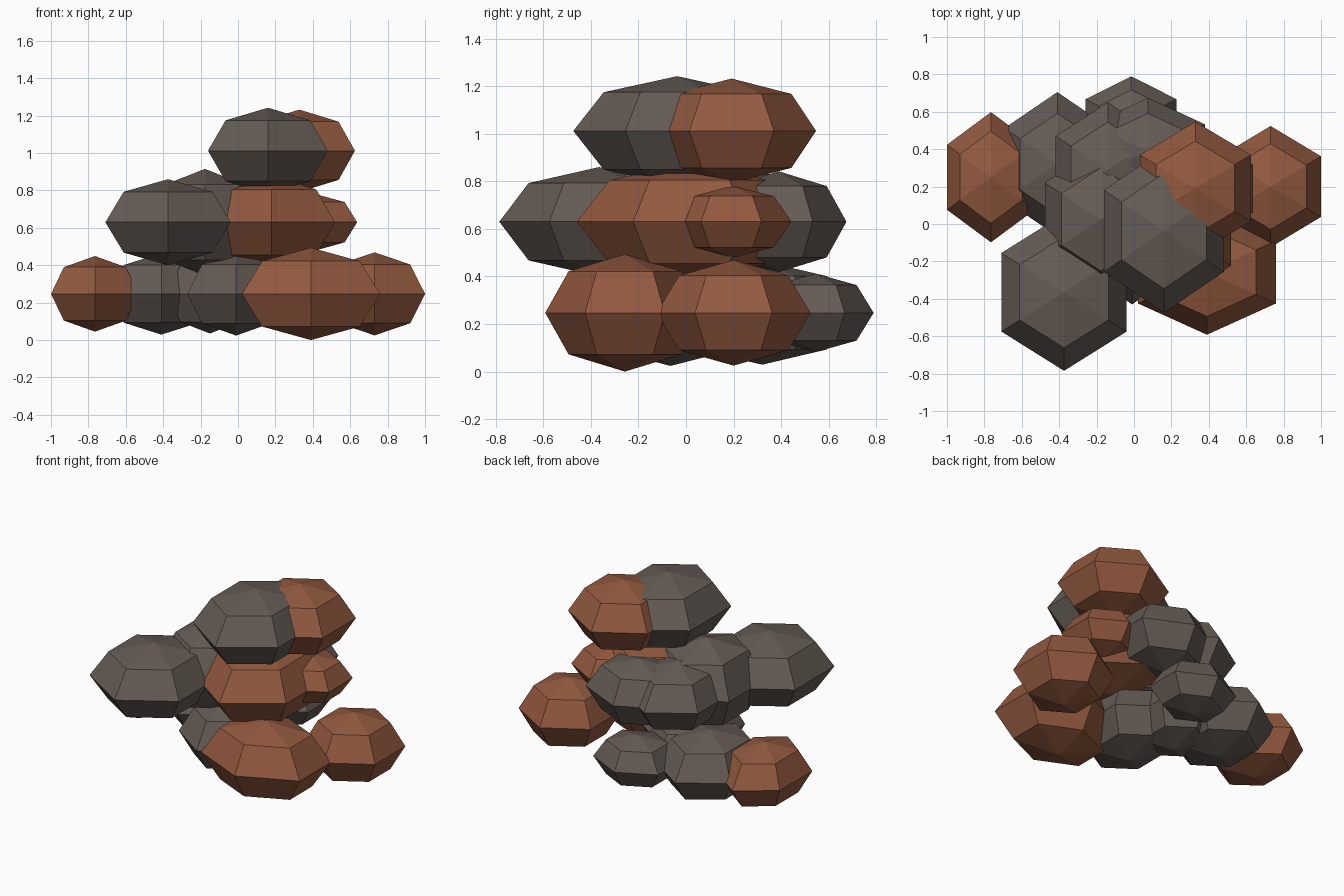
import bpy, bmesh
from mathutils import Matrix, Vector

if "Cube" in bpy.data.objects:
    bpy.data.objects.remove(bpy.data.objects["Cube"])


def material(name, rgb):
    m = bpy.data.materials.new(name)
    m.diffuse_color = (*rgb, 1)
    m.use_nodes = True
    m.node_tree.nodes["Principled BSDF"].inputs["Base Color"].default_value = m.diffuse_color
    return m


GREY = material("grey_stone", (0.13, 0.105, 0.09))
RUST = material("rust_stone", (0.29, 0.10, 0.05))


# One stone: a six-sided, four-ring faceted ball, stretched per axis
def stone(name, x, y, z, rx, ry, rz, mat):
    bm = bmesh.new()
    bmesh.ops.create_uvsphere(bm, u_segments=6, v_segments=4, radius=1)
    # keep a corner pointing along y
    if max(v.co.y for v in bm.verts) < 0.95:
        bmesh.ops.rotate(bm, verts=bm.verts, matrix=Matrix.Rotation(0.5235988, 3, 'Z'))
    bmesh.ops.scale(bm, verts=bm.verts, vec=Vector((rx, ry, rz)))
    me = bpy.data.meshes.new(name)
    bm.to_mesh(me)
    bm.free()
    me.materials.append(mat)
    ob = bpy.data.objects.new(name, me)
    ob.location = (x, y, z)
    bpy.context.collection.objects.link(ob)


# Layers: height, then stones as (x, y, rx, ry, rz, material)
layers = {
    "bottom": (0.247, [
        (-0.765, 0.25, 0.271, 0.348, 0.202, RUST),
        (0.73, 0.20, 0.312, 0.324, 0.222, RUST),
        (0.39, -0.257, 0.427, 0.335, 0.247, RUST),
        (-0.41, 0.32, 0.327, 0.385, 0.218, GREY),
        (-0.015, 0.545, 0.281, 0.244, 0.165, GREY),
        (-0.01, -0.065, 0.30, 0.365, 0.223, GREY),
        (-0.15, 0.20, 0.26, 0.31, 0.212, GREY),
    ]),
    "middle": (0.63, [
        (-0.374, -0.365, 0.387, 0.42, 0.23, GREY),
        (0.18, 0.015, 0.39, 0.475, 0.247, RUST),
        (0.41, 0.19, 0.262, 0.254, 0.152, RUST),
        (-0.177, 0.025, 0.346, 0.39, 0.285, GREY),
        (-0.14, 0.29, 0.323, 0.36, 0.215, GREY),
        (0.075, 0.39, 0.352, 0.285, 0.212, GREY),
    ]),
    "top": (1.012, [
        (0.16, -0.037, 0.37, 0.437, 0.23, GREY),
        (0.328, 0.192, 0.343, 0.355, 0.22, RUST),
    ]),
}

for layer, (z, stones) in layers.items():
    for i, (x, y, rx, ry, rz, mat) in enumerate(stones, 1):
        stone(f"{layer}_stone_{i}", x, y, z, rx, ry, rz, mat)
